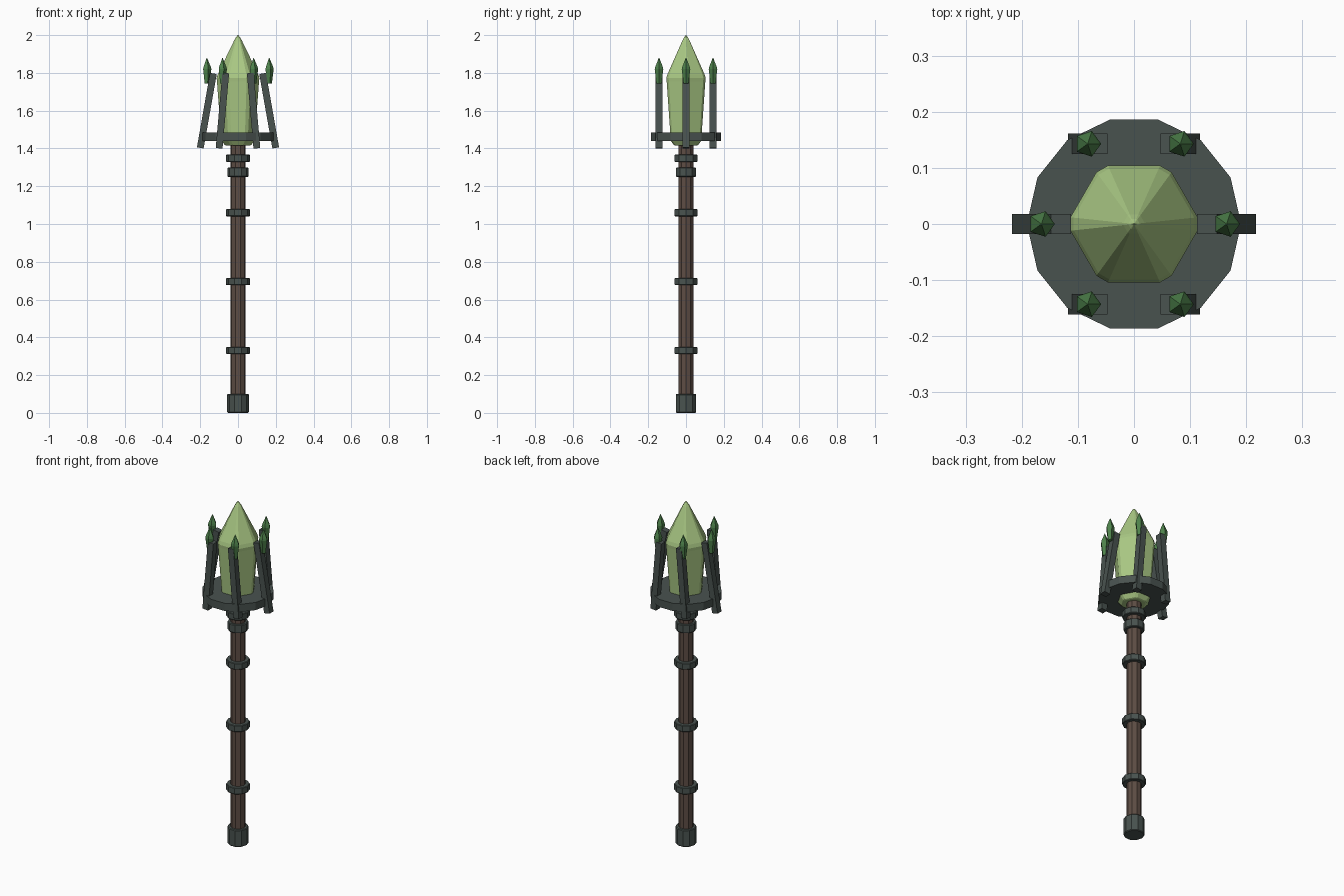
import bpy, bmesh, math
from mathutils import Matrix

if "Cube" in bpy.data.objects:
    bpy.data.objects.remove(bpy.data.objects["Cube"])


def material(name, rgb):
    m = bpy.data.materials.new(name)
    m.diffuse_color = (*rgb, 1)
    m.use_nodes = True
    m.node_tree.nodes["Principled BSDF"].inputs["Base Color"].default_value = m.diffuse_color
    return m


METAL = material("dark metal", (0.066, 0.085, 0.078))
WOOD = material("brown wood", (0.11, 0.074, 0.058))
CRYSTAL = material("pale green crystal", (0.40, 0.58, 0.23))
SPIKE = material("deep green crystal", (0.075, 0.22, 0.07))


def finish(bm, name, mat):
    bmesh.ops.recalc_face_normals(bm, faces=bm.faces[:])
    me = bpy.data.meshes.new(name)
    bm.to_mesh(me)
    bm.free()
    me.materials.append(mat)
    ob = bpy.data.objects.new(name, me)
    bpy.context.collection.objects.link(ob)
    return ob


def turned(name, profile, angles, mat, at=(0, 0)):
    """Closed solid from (radius, z) rings with corners at the given angles."""
    bm = bmesh.new()
    rings = [[bm.verts.new((at[0] + r * math.cos(a), at[1] + r * math.sin(a), z))
              for a in angles] for r, z in profile]
    n = len(angles)
    for low, high in zip(rings, rings[1:]):
        for i in range(n):
            j = (i + 1) % n
            bm.faces.new((low[i], low[j], high[j], high[i]))
    bm.faces.new(rings[0])
    bm.faces.new(rings[-1])
    return finish(bm, name, mat)


def even(n):
    return [2 * math.pi * i / n for i in range(n)]


def band(name, r, z0, z1, sides=10, edge=0.004):
    turned(name, [(r - edge, z0), (r, z0 + edge), (r, z1 - edge), (r - edge, z1)],
           even(sides), METAL)


# Shaft, pommel and bands
turned("shaft", [(0.041, 0.05), (0.041, 1.43)], even(10), WOOD)
band("pommel", 0.057, 0.0, 0.1)
for i, z in enumerate((0.33, 0.695, 1.06, 1.348)):
    band(f"shaft_ring_{i + 1}", 0.063, z - 0.019, z + 0.019, edge=0.003)
band("collar", 0.056, 1.25, 1.3)

# Fourteen-sided plate under the cage
turned("head_plate", [(0.191, 1.44), (0.191, 1.485)], even(14), METAL)

# Six-sided crystal with narrow chamfered corners
corners = [math.radians(60 * k + d) for k in range(6) for d in (-6, 6)]
turned("main_crystal",
       [(0.062, 1.415), (0.07, 1.418), (0.088, 1.44), (0.112, 1.755), (0.114, 1.772),
        (0.108, 1.792), (0.019, 1.975), (0.010, 1.99), (0.001, 2.0)], corners, CRYSTAL)

# Six leaning prongs, each with a small crystal spike
for k in range(6):
    a = math.radians(60 * k)
    x, y = 0.165 * math.cos(a), 0.165 * math.sin(a)
    bm = bmesh.new()
    bmesh.ops.create_cube(bm, size=1, matrix=Matrix.Translation((x, y, 1.6))
                          @ Matrix.Rotation(math.radians(-10 * math.cos(a)), 4, 'Y')
                          @ Matrix.Diagonal((0.036, 0.036, 0.4, 1)))
    finish(bm, f"prong_{k + 1}", METAL)
    turned(f"spike_{k + 1}", [(0.014, 1.743), (0.024, 1.82), (0.021, 1.832), (0.001, 1.88)],
           even(5), SPIKE, (x, y))
